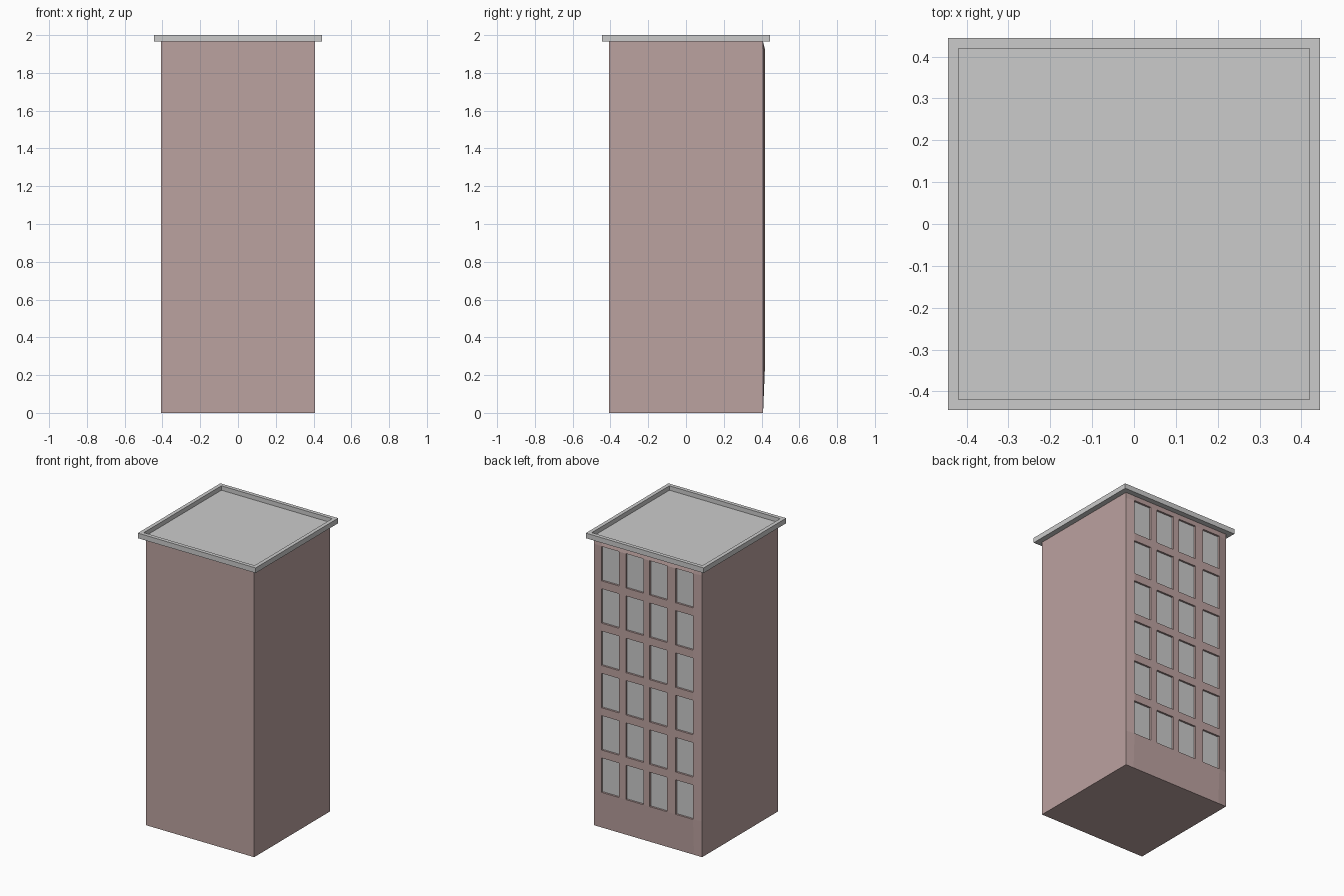
import bpy, bmesh
from mathutils import Matrix

if "Cube" in bpy.data.objects:
    bpy.data.objects.remove(bpy.data.objects["Cube"])

HALF, TOP, RIM = 0.408, 1.965, 0.445
BULGE, GLASS_Y = 0.418, 0.405


def finish(name, bm, material=None):
    mesh = bpy.data.meshes.new(name)
    bm.to_mesh(mesh)
    bm.free()
    obj = bpy.data.objects.new(name, mesh)
    bpy.context.collection.objects.link(obj)
    if material:
        mesh.materials.append(material)
    return obj


def box(half, z0, z1):
    bm = bmesh.new()
    bmesh.ops.create_cube(bm, size=1, matrix=Matrix.Translation((0, 0, (z0 + z1) / 2))
                          @ Matrix.Diagonal((2 * half, 2 * half, z1 - z0, 1)))
    return bm


def facing(bm, axis, sign):
    bm.normal_update()
    return [f for f in bm.faces if f.normal[axis] * sign > 0.9]


def quad(bm, pts):
    bm.faces.new([bm.verts.new(p) for p in pts])


brick = bpy.data.materials.new("brick")
brick.diffuse_color = (0.5, 0.36, 0.35, 1)
brick.use_nodes = True
brick.node_tree.nodes["Principled BSDF"].inputs["Base Color"].default_value = brick.diffuse_color

# Plain walls, open at the back
bm = box(HALF, 0, TOP)
bmesh.ops.delete(bm, geom=facing(bm, 1, 1), context='FACES_ONLY')

# Back wall: grid pushed slightly outward, with recessed window openings
xs = [-HALF]
for cx in (-0.28, -0.084, 0.096, 0.28):
    xs += [cx - 0.066, cx + 0.066]
xs.append(HALF)
zs = [0]
for row in range(6):
    zs += [0.245 + 0.289 * row, 0.48 + 0.289 * row]
zs.append(TOP)


def wall_point(i, j):
    edge = i in (0, len(xs) - 1) or j in (0, len(zs) - 1)
    return (xs[i], HALF if edge else BULGE, zs[j])


panes = bmesh.new()
for i in range(len(xs) - 1):
    for j in range(len(zs) - 1):
        pts = [wall_point(i + 1, j), wall_point(i, j),
               wall_point(i, j + 1), wall_point(i + 1, j + 1)]
        if i % 2 and j % 2:
            inner = [(x, GLASS_Y, z) for x, y, z in pts]
            quad(panes, inner)
            for k in range(4):
                n = (k + 1) % 4
                quad(bm, [pts[k], pts[n], inner[n], inner[k]])
        else:
            quad(bm, pts)
bmesh.ops.remove_doubles(bm, verts=bm.verts, dist=1e-5)
finish("building_walls", bm, brick)
finish("window_panes", panes)

# Roof slab with raised parapet rim
bm = box(RIM, TOP, 2.0)
roof = facing(bm, 2, 1)
bmesh.ops.inset_region(bm, faces=roof, thickness=RIM - HALF)
inner = bmesh.ops.extrude_face_region(bm, geom=roof)
bmesh.ops.translate(bm, vec=(0, 0, -0.03),
                    verts=[v for v in inner["geom"] if isinstance(v, bmesh.types.BMVert)])
old = [f for f in roof if f.is_valid and all(abs(v.co.z - 2.0) < 1e-4 for v in f.verts)]
bmesh.ops.delete(bm, geom=old, context='FACES_ONLY')
bmesh.ops.recalc_face_normals(bm, faces=bm.faces)
finish("roof_parapet", bm)
